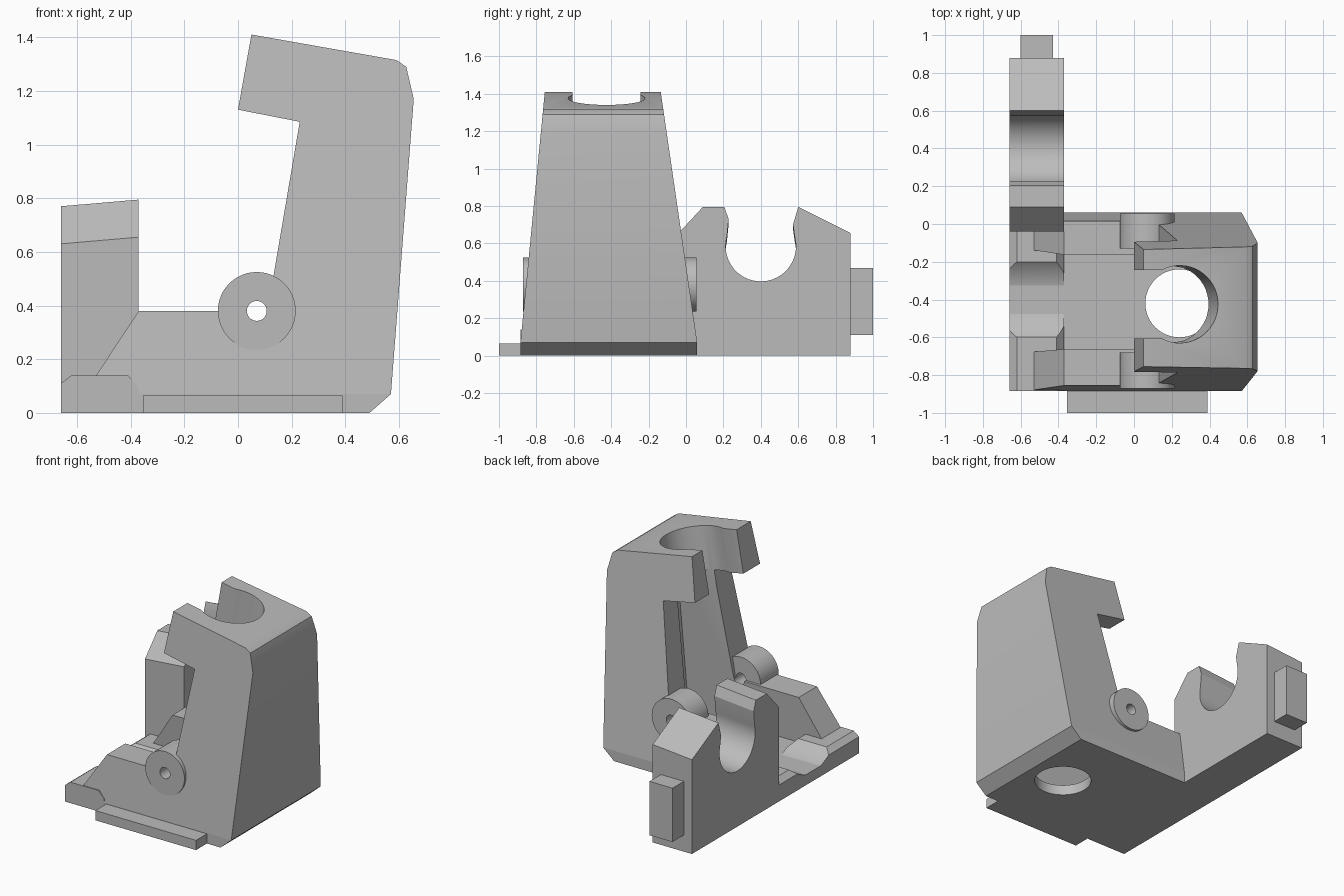
import bpy, bmesh
from math import sin, cos, radians
from mathutils import Vector, Matrix

if "Cube" in bpy.data.objects:
    bpy.data.objects.remove(bpy.data.objects["Cube"], do_unlink=True)

grey = bpy.data.materials.new("plain grey")
grey.use_nodes = True
grey.diffuse_color = (0.5, 0.5, 0.5, 1)
grey.node_tree.nodes["Principled BSDF"].inputs["Base Color"].default_value = (0.5, 0.5, 0.5, 1)


def finish(name, bm):
    bmesh.ops.recalc_face_normals(bm, faces=bm.faces)
    mesh = bpy.data.meshes.new(name)
    bm.to_mesh(mesh)
    bm.free()
    mesh.materials.append(grey)
    ob = bpy.data.objects.new(name, mesh)
    bpy.context.scene.collection.objects.link(ob)
    return ob


def prism(name, pts, axis, lo, hi, move=None):
    """Extrude a closed profile along an axis; move(Vector) may reshape it."""
    bm = bmesh.new()

    def place(p, t):
        v = Vector({"x": (t, *p), "y": (p[0], t, p[1]), "z": (*p, t)}[axis])
        return bm.verts.new(move(v) if move else v)

    a = [place(p, lo) for p in pts]
    b = [place(p, hi) for p in pts]
    bm.faces.new(a)
    bm.faces.new(b[::-1])
    for i in range(len(a)):
        j = (i + 1) % len(a)
        bm.faces.new((a[i], b[i], b[j], a[j]))
    return finish(name, bm)


def arc(cx, cy, r, start, end, n):
    steps = [radians(start + (end - start) * i / n) for i in range(n + 1)]
    return [(cx + r * cos(t), cy + r * sin(t)) for t in steps]


def disc(cx, cy, r):
    return arc(cx, cy, r, 0, 352.5, 47)


def rect(x0, x1, y0, y1):
    return [(x0, y0), (x1, y0), (x1, y1), (x0, y1)]


def cut(targets, *cutters):
    for ob in targets:
        for c in cutters:
            m = ob.modifiers.new("cut", "BOOLEAN")
            m.operation, m.solver, m.object = "DIFFERENCE", "EXACT", c
        bpy.context.view_layer.update()
        graph = bpy.context.evaluated_depsgraph_get()
        mesh = bpy.data.meshes.new_from_object(ob.evaluated_get(graph))
        ob.modifiers.clear()
        ob.data = mesh
    for c in cutters:
        bpy.data.objects.remove(c, do_unlink=True)


# Base slab, with a round hole through it, and the step along the front
base = prism("base", [(-0.66, 0), (0.49, 0), (0.57, 0.07), (-0.66, 0.07)], "y", -0.885, 0.06)
cut([base], prism("base_hole_cutter", disc(0.24, -0.42, 0.18), "z", -0.1, 0.2))
prism("front_step", rect(-0.355, 0.39, 0, 0.065), "y", -1.0, -0.88)


# Leaning body: ears, tall wall and hook in one profile, narrowing upwards
def taper(v):
    t = (v.z - 0.07) / 1.34
    v.y = -0.885 + 0.13 * t if v.y < 0 else 0.06 - 0.195 * t
    return v


body = prism("body", [
    (-0.575, 0.07), (-0.37, 0.38), (0.11, 0.38), (0.23, 1.085), (0, 1.13), (0.05, 1.41),
    (0.59, 1.315), (0.627, 1.29), (0.655, 1.17), (0.57, 0.07)], "y", -1, 1, taper)


# Space between the side walls, narrowing upwards below the hook
def narrow(v):
    t = v.z
    v.y = -0.685 + 0.06 * t if v.y < 0 else -0.125 - 0.1 * t
    return v


cavity = prism("cavity_cutter", [(-0.8, -0.1), (0.45, -0.1), (0.5, 1.035), (-0.1, 1.147),
                                 (-0.8, 1.147)], "y", -1, 1, narrow)

# Keyhole slot through the hook, square to its tilted top
tilt = Matrix.Rotation(radians(10), 4, "Y")
slot_pts = arc(0, 0, 0.205, 118, -118, 32)
slot_pts = [(-0.6, 0.18)] + slot_pts + [(-0.6, -0.18)]
slot = prism("slot_cutter", slot_pts, "z", -0.32, 0.3,
             lambda v: tilt @ v + Vector((0.235, -0.425, 1.33)))
cut([body], cavity, slot)

# Pivot bosses on both ears, drilled through
bosses = [prism(n, disc(0.07, 0.38, 0.145), "y", lo, hi) for n, lo, hi in
          (("front_boss", -0.872, -0.68), ("back_boss", -0.13, 0.055))]
cut([body] + bosses, prism("pivot_cutter", disc(0.07, 0.38, 0.037), "y", -2, 2))

# Low chamfered strip with a shallow saddle
strip = prism("side_strip", [(-0.66, 0), (-0.37, 0), (-0.37, 0.095), (-0.41, 0.14),
                             (-0.62, 0.14), (-0.66, 0.11)], "y", -0.885, 0.0)
cut([strip], prism("saddle_cutter", disc(-0.4, 0.35, 0.29), "x", -1, 0))


# Tall bracket with an open round cradle; its top slopes across its width
def slope(v):
    if v.z > 0.1:
        v.z += 0.086 * (v.x + 0.37)
    return v


cradle = arc(0.4, 0.585, 0.188, 165, 375, 30)
prism("cradle_bracket", [(-0.04, 0), (-0.04, 0.655), (0.09, 0.795), (0.205, 0.795), (0.228, 0.73)]
      + cradle + [(0.572, 0.7), (0.6, 0.795), (0.88, 0.655), (0.88, 0)],
      "x", -0.66, -0.37, slope)
prism("bracket_peg", rect(-0.6, -0.43, 0.11, 0.47), "y", 0.87, 1.0)

# Smooth the round surfaces, keep the edges sharp
for ob in bpy.context.scene.objects:
    ob.select_set(ob.type == "MESH")
bpy.context.view_layer.objects.active = body
bpy.ops.object.shade_smooth_by_angle(angle=radians(25))
